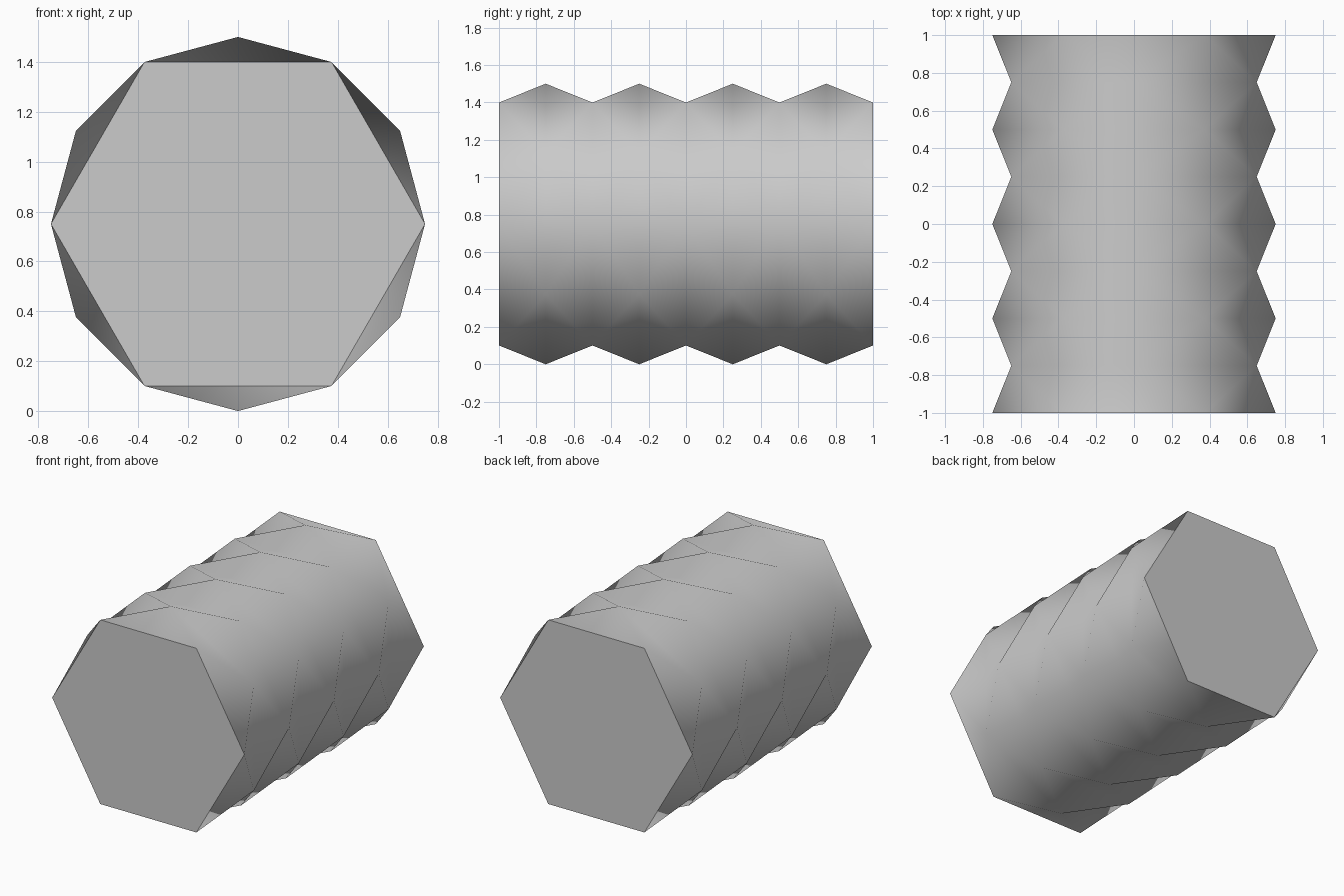
import bpy
import bmesh
from math import sin, cos, pi

SIDES = 6
RADIUS = 0.75
LENGTH = 2.0
BANDS = 8

cube = bpy.data.objects.get("Cube")
if cube:
    bpy.data.objects.remove(cube, do_unlink=True)

grey = bpy.data.materials.new("light_grey")
grey.use_nodes = True
colour = (0.6, 0.6, 0.6, 1.0)
grey.diffuse_color = colour
grey.node_tree.nodes["Principled BSDF"].inputs["Base Color"].default_value = colour

bm = bmesh.new()

# Hexagonal rings along y, every second one turned by half a side
rings = []
for r in range(BANDS + 1):
    y = -LENGTH / 2 + LENGTH * r / BANDS
    turn = (r % 2) * pi / SIDES
    angles = [turn + 2 * pi * i / SIDES for i in range(SIDES)]
    rings.append([bm.verts.new((RADIUS * cos(a), y, RADIUS + RADIUS * sin(a)))
                  for a in angles])

# Zigzag bands of triangles between neighbouring rings
for r in range(BANDS):
    # the straight ring's corner i sits just before the turned ring's corner i
    straight, turned = (rings[r], rings[r + 1]) if r % 2 == 0 else (rings[r + 1], rings[r])
    for i in range(SIDES):
        j = (i + 1) % SIDES
        for tri in ((straight[i], straight[j], turned[i]),
                    (turned[i], straight[j], turned[j])):
            bm.faces.new(tri).smooth = True

# Flat end caps with sharp rims
for ring in (rings[0], rings[-1]):
    cap = bm.faces.new(ring)
    cap.smooth = False
    for edge in cap.edges:
        edge.smooth = False

bmesh.ops.recalc_face_normals(bm, faces=bm.faces[:])
mesh = bpy.data.meshes.new("folded_column")
bm.to_mesh(mesh)
bm.free()
mesh.materials.append(grey)
column = bpy.data.objects.new("folded_column", mesh)
bpy.context.collection.objects.link(column)
